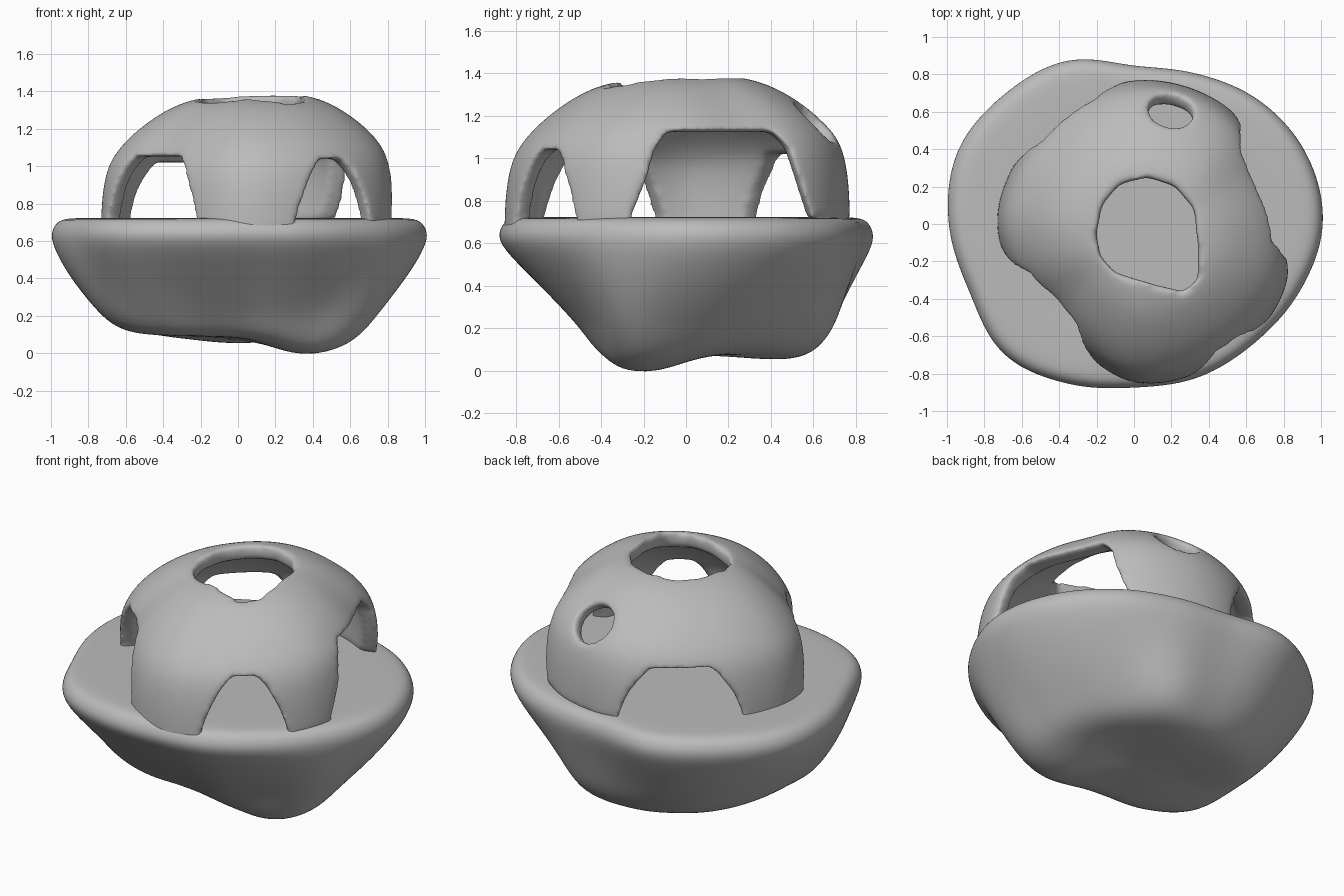
import bpy, bmesh, math
from mathutils import Vector

cube = bpy.data.objects.get("Cube")
if cube:
    bpy.data.objects.remove(cube, do_unlink=True)

stone = bpy.data.materials.new("grey_stone")
stone.use_nodes = True
GREY = (0.5, 0.5, 0.5, 1)
stone.diffuse_color = GREY
stone.node_tree.nodes["Principled BSDF"].inputs["Base Color"].default_value = GREY

SIDES = 64


def outline(radii):
    """Smooth closed outline through radii spaced evenly around the z axis."""
    n, points = len(radii), []
    for i in range(SIDES):
        k, t = divmod(i * n / SIDES, 1)
        a, b, c, d = (radii[(int(k) + j) % n] for j in (-1, 0, 1, 2))
        r = b + t / 2 * (c - a + t * (2 * a - 5 * b + 4 * c - d + t * (3 * (b - c) + d - a)))
        angle = math.tau * i / SIDES
        points.append(Vector((r * math.cos(angle), r * math.sin(angle), 0)))
    return points


def make_object(name, bm):
    bmesh.ops.recalc_face_normals(bm, faces=bm.faces)
    mesh = bpy.data.meshes.new(name)
    bm.to_mesh(mesh)
    bm.free()
    mesh.materials.append(stone)
    mesh.shade_smooth()
    obj = bpy.data.objects.new(name, mesh)
    bpy.context.collection.objects.link(obj)
    return obj


def loft(name, rings, cap_both):
    """Skin a stack of rings, closing the last one and optionally the first."""
    bm = bmesh.new()
    loops = [[bm.verts.new(p) for p in ring] for ring in rings]
    for lower, upper in zip(loops, loops[1:]):
        for i in range(len(lower)):
            j = (i + 1) % len(lower)
            bm.faces.new((lower[i], lower[j], upper[j], upper[i]))
    bm.faces.new(loops[-1])
    if cap_both:
        bm.faces.new(loops[0])
    return make_object(name, bm)


# Floating rock base: flat top, rounded rim, lumpy tapering underside
rim = outline([1.01, .995, .94, .87, .845, .945, .98, 1.02,
               .99, .95, .985, .925, .875, .89, .905, .955])
foot = outline([.7, .65, .65, .72, .68, .69, .72, .72,
                .71, .74, .62, .5, .47, .52, .6, .76])


def floor_height(p):
    deep = math.exp(-((p.x - .38) ** 2 + (p.y + .2) ** 2) / .06)
    shallow = math.exp(-(p.x ** 2 + (p.y - .45) ** 2) / .1)
    dent = math.exp(-((p.x + .5) ** 2 + (p.y - .05) ** 2) / .05)
    return .09 - .11 * deep - .04 * shallow + .03 * dent


rings = []
for scale, z in ((.3, .723), (.7, .723), (.9, .724), (.965, .711), (1, .665), (1.007, .6)):
    rings.append([Vector((p.x * scale, p.y * scale, z)) for p in rim])
for t in (.3, .65, .95):
    ring = []
    for a, b in zip(rim, foot):
        p = a.lerp(b, t)
        p.x *= 1 + .04 * math.sin(math.pi * t)
        p.z = .59 - .41 * t
        ring.append(p)
    rings.append(ring)
for scale, lift in ((.9, .035), (.75, 0), (.5, 0), (.25, 0)):
    rings.append([Vector((p.x * scale, p.y * scale, floor_height(p * scale) + lift)) for p in foot])
base = loft("rock_base", rings, True)
rounding = base.modifiers.new("rounding", "SUBSURF")
rounding.levels = rounding.render_levels = 2

# Dome shell, open at the bottom, leaning up slightly towards the back left
wall = outline([.82, .76, .8, .79, .77, .735, .71, .72,
                .735, .7, .65, .73, .85, .87, .88, .88])
CENTRE = Vector((.07, -.05, 0))
profile = ((1, .66), (1, .75), (.99, .9), (.955, 1.03), (.89, 1.11), (.795, 1.19),
           (.67, 1.265), (.555, 1.32), (.43, 1.36), (.25, 1.385), (.06, 1.39))
rings = []
for s, z in profile:
    ring = [CENTRE.lerp(p, s) for p in wall]
    rings.append([p + Vector((0, 0, z + .04 * (p.x + p.y))) for p in ring])
dome = loft("dome_shell", rings, False)
smooth_wall = dome.modifiers.new("smooth_wall", "SUBSURF")
smooth_wall.levels = smooth_wall.render_levels = 1
shell = dome.modifiers.new("thickness", "SOLIDIFY")
shell.thickness, shell.offset = .09, -1


def cut(cutter):
    cutter.hide_render = True
    cutter.hide_viewport = True
    mod = dome.modifiers.new(cutter.name, "BOOLEAN")
    mod.operation, mod.solver, mod.object = "DIFFERENCE", "EXACT", cutter


def archway(name, start, end, inset, top):
    """Cut an arch between two foot points; inset narrows it towards the top."""
    p, q = Vector((*start, 0)), Vector((*end, 0))
    out = (q - p).cross(Vector((0, 0, 1))).normalized()
    half = ((0, .5), (0, .72), (inset * .3, .86), (inset * .65, top - .07), (inset, top))
    shape = half + tuple((1 - u, z) for u, z in reversed(half))
    cut(loft(name, [[p.lerp(q, u) + out * d + Vector((0, 0, z)) for u, z in shape]
                    for d in (-.28, .45)], True))


archway("front_left_arch", (.3, -.78), (.67, -.48), .36, 1.04)
archway("left_arch", (.8, -.26), (.56, .6), .21, 1.125)
archway("back_right_arch", (-.08, .77), (-.64, .36), .26, 1.02)
archway("front_right_arch", (-.67, -.13), (-.21, -.7), .25, 1.05)

# Skylight in the crown
skylight = [(-.2, -.05), (-.17, .1), (-.08, .21), (.07, .25), (.22, .2), (.32, .08),
            (.34, -.1), (.34, -.3), (.26, -.36), (.1, -.32), (-.1, -.26), (-.18, -.17)]
cut(loft("skylight", [[Vector((x, y, z)) for x, y in skylight] for z in (1.1, 1.6)], True))

# Small oval window high on the back
bm = bmesh.new()
bmesh.ops.create_cone(bm, cap_ends=True, segments=24, radius1=.12, radius2=.12, depth=.5)
window = make_object("oval_window", bm)
window.location = (.2, .62, 1.18)
window.rotation_euler = Vector((.1, .75, .65)).to_track_quat("Z", "Y").to_euler()
cut(window)

# Round off every cut edge of the shell
remesh = dome.modifiers.new("fuse", "REMESH")
remesh.mode, remesh.voxel_size, remesh.use_smooth_shade = "VOXEL", .016, True
relax = dome.modifiers.new("relax", "SMOOTH")
relax.factor, relax.iterations = .5, 22
